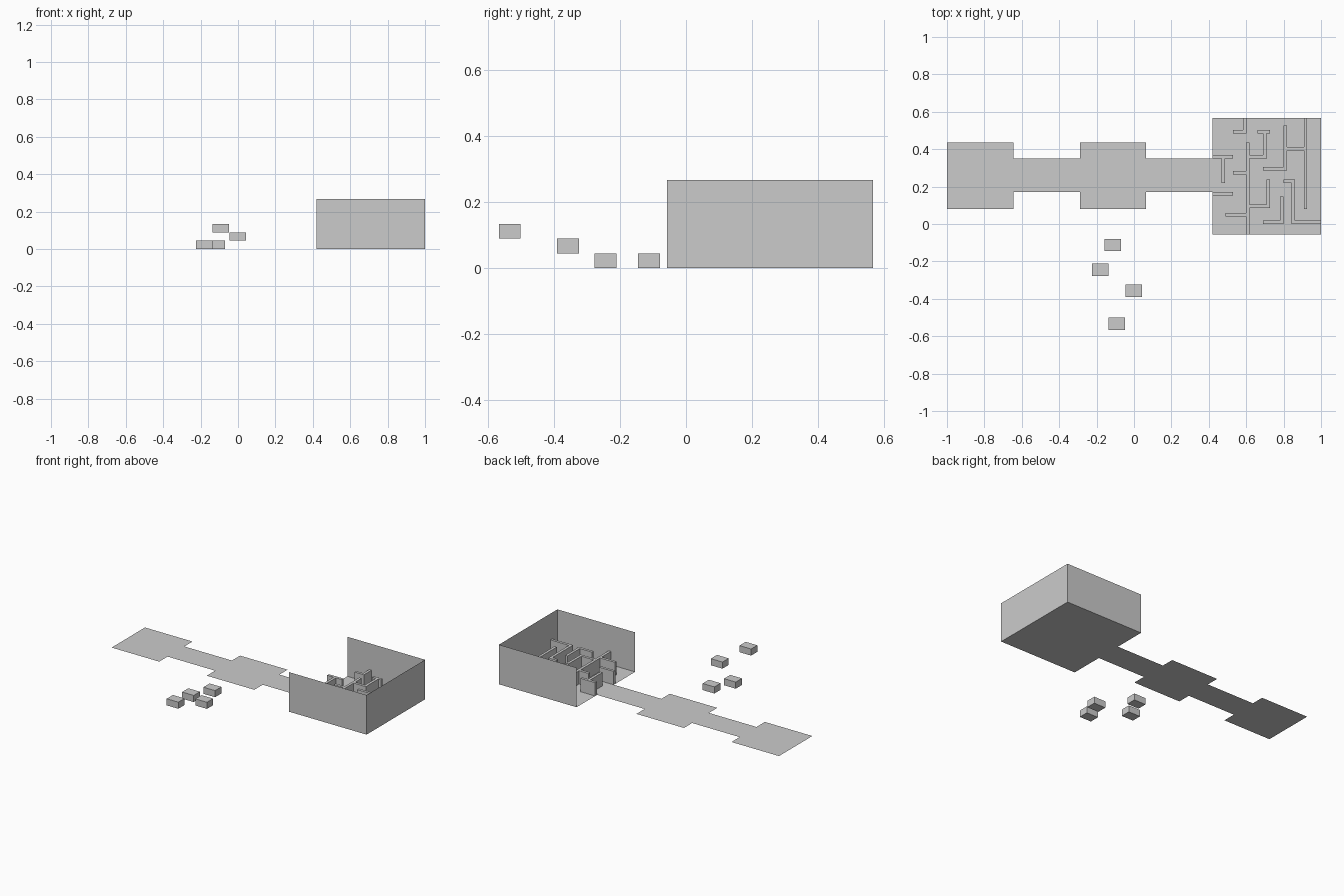
import bpy, bmesh

if "Cube" in bpy.data.objects:
    bpy.data.objects.remove(bpy.data.objects["Cube"])


def mesh_object(name, build):
    bm = bmesh.new()
    build(bm)
    mesh = bpy.data.meshes.new(name)
    bm.to_mesh(mesh)
    bm.free()
    obj = bpy.data.objects.new(name, mesh)
    bpy.context.collection.objects.link(obj)
    return obj


def quad(bm, *points):
    bm.faces.new([bm.verts.new(p) for p in points])


def add_box(bm, x0, x1, y0, y1, z0, z1):
    verts = bmesh.ops.create_cube(bm, size=1)["verts"]
    for v in verts:
        v.co.x = x1 if v.co.x > 0 else x0
        v.co.y = y1 if v.co.y > 0 else y0
        v.co.z = z1 if v.co.z > 0 else z0


def floor(name, x0, x1, y0, y1):
    mesh_object(name, lambda bm: quad(bm, (x0, y0, 0), (x1, y0, 0), (x1, y1, 0), (x0, y1, 0)))


# Flat rooms and corridors
for i, x in enumerate((-1.0, -0.29)):
    floor(f"room_floor_{i + 1}", x, x + 0.355, 0.081, 0.436)
    floor(f"corridor_floor_{i + 1}", x + 0.355, x + 0.71, 0.17, 0.349)

# Maze hall: floor and three thin outer walls, open on the corridor side
X0, X1, Y0, Y1, H = 0.42, 1.0, -0.057, 0.567, 0.267
floor("maze_floor", X0, X1, Y0, Y1)


def outer_walls(bm):
    path = [(X0, Y0), (X1, Y0), (X1, Y1), (X0, Y1)]
    low = [bm.verts.new((x, y, 0)) for x, y in path]
    high = [bm.verts.new((x, y, H)) for x, y in path]
    for i in range(3):
        bm.faces.new((low[i], low[i + 1], high[i + 1], high[i]))


mesh_object("outer_walls", outer_walls)

# Maze partitions: axis, start, end, offset of the near side
T, WALL_H = 0.018, 0.09
walls_x = [  # x start, x end, y
    (0.42, 0.53, 0.351), (0.42, 0.53, 0.153), (0.53, 0.60, 0.485),
    (0.53, 0.60, 0.265), (0.49, 0.60, 0.041), (0.66, 0.727, 0.485),
    (0.618, 0.71, 0.351), (0.618, 0.727, 0.085), (0.69, 0.818, 0.286),
    (0.818, 0.91, 0.393), (0.80, 0.861, 0.22), (0.843, 1.0, 0.0),
    (0.69, 0.80, 0.0),
]
walls_y = [  # y start, y end, x
    (0.22, 0.351, 0.468), (0.485, Y1, 0.583), (Y0, 0.437, 0.60),
    (0.369, 0.485, 0.69), (0.085, 0.238, 0.709), (0.286, 0.527, 0.80),
    (0.081, Y1, 0.908), (0.0, 0.22, 0.843), (0.0, 0.148, 0.78),
]


def partitions(bm):
    for a, b, y in walls_x:
        add_box(bm, a, b, y, y + T, 0, WALL_H)
    for a, b, x in walls_y:
        add_box(bm, x, x + T, a, b, 0, WALL_H)


mesh_object("maze_partitions", partitions)

# Loose stepping blocks
W, D, S = 0.0435, 0.033, 0.0445
for i, (x, y, level) in enumerate([(-0.113, -0.112, 0), (-0.18, -0.244, 0),
                                   (-0.002, -0.357, 1), (-0.092, -0.534, 2)]):
    mesh_object(f"step_block_{i + 1}", lambda bm: add_box(
        bm, x - W, x + W, y - D, y + D, level * S, (level + 1) * S))
